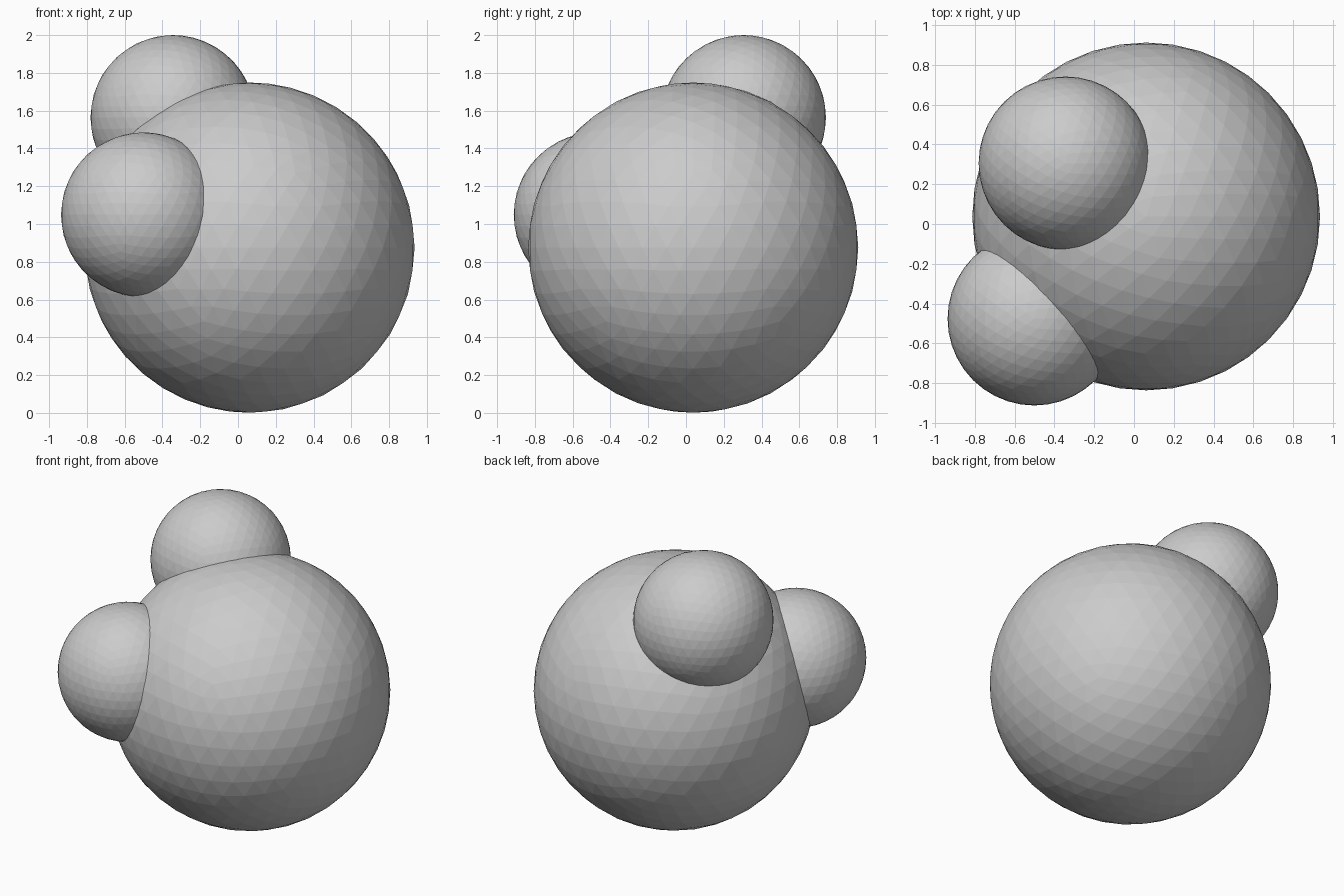
import bpy

if "Cube" in bpy.data.objects:
    bpy.data.objects.remove(bpy.data.objects["Cube"])


def ball(name, radius, centre):
    """Flat-faced icosphere."""
    bpy.ops.mesh.primitive_ico_sphere_add(subdivisions=4, radius=radius, location=centre)
    obj = bpy.context.object
    obj.name = name
    bpy.ops.object.shade_flat()
    return obj


# Large central ball resting on the ground
ball("large_ball", 0.874, (0.061, 0.038, 0.875))

# Two half-size balls sunk into it
ball("upper_small_ball", 0.436, (-0.345, 0.305, 1.564))
ball("side_small_ball", 0.436, (-0.501, -0.476, 1.049))
